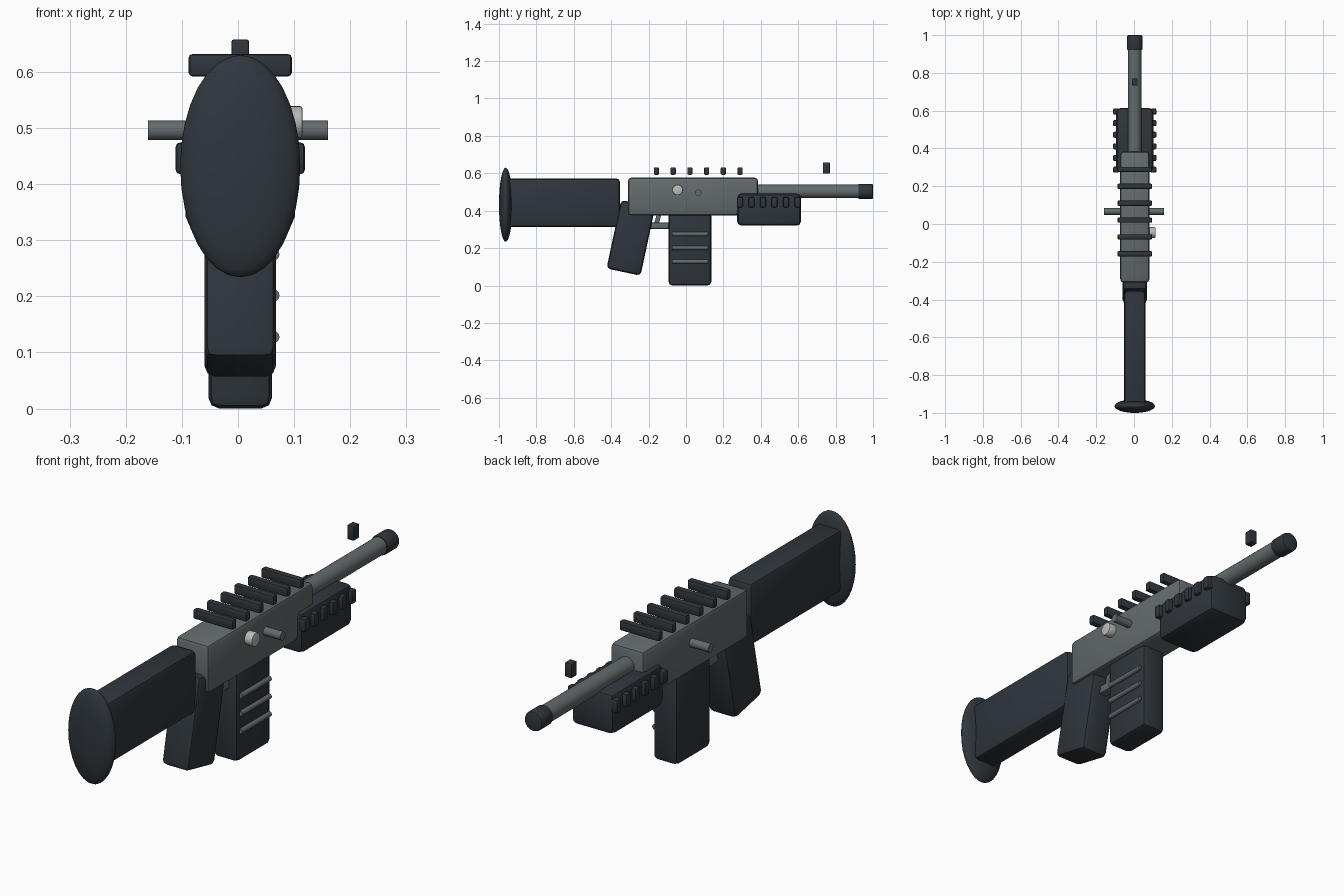
import bpy, math

if "Cube" in bpy.data.objects:
    bpy.data.objects.remove(bpy.data.objects["Cube"], do_unlink=True)

X0 = 0.004  # centre plane of the body


def material(name, rgb):
    m = bpy.data.materials.new(name)
    m.use_nodes = True
    m.diffuse_color = (*rgb, 1)
    m.node_tree.nodes["Principled BSDF"].inputs["Base Color"].default_value = (*rgb, 1)
    return m


DARK = material("dark slate", (0.028, 0.037, 0.046))
GREY = material("steel grey", (0.125, 0.147, 0.152))
LIGHT = material("light metal", (0.5, 0.5, 0.5))


def finish(name, mat, bevel=0.0, segments=2):
    ob = bpy.context.object
    ob.name = name
    ob.data.materials.append(mat)
    bpy.ops.object.transform_apply(location=False, rotation=True, scale=True)
    if bevel:
        mod = ob.modifiers.new("Bevel", "BEVEL")
        mod.width, mod.segments = bevel, segments
        mod.limit_method, mod.angle_limit = "ANGLE", math.radians(40)
        bpy.ops.object.modifier_apply(modifier="Bevel")
    bpy.ops.object.shade_smooth_by_angle(angle=math.radians(35))
    return ob


def box(name, half_x, y, z, mat, bevel=0.02, x=X0, tilt=0.0, segments=2):
    """Rounded box; y and z are (low, high) ranges."""
    bpy.ops.mesh.primitive_cube_add(
        size=1, location=(x, sum(y) / 2, sum(z) / 2), rotation=(math.radians(tilt), 0, 0))
    bpy.context.object.scale = (2 * half_x, y[1] - y[0], z[1] - z[0])
    return finish(name, mat, bevel, segments)


def rod(name, axis, centre, radius, length, mat, bevel=0.0, sides=24):
    rot = {"x": (0, math.pi / 2, 0), "y": (math.pi / 2, 0, 0)}[axis]
    bpy.ops.mesh.primitive_cylinder_add(
        vertices=sides, radius=radius, depth=length, location=centre, rotation=rot)
    return finish(name, mat, bevel)


# Stock and butt pad
box("stock", 0.057, (-0.97, -0.353), (0.312, 0.573), DARK)
bpy.ops.mesh.primitive_uv_sphere_add(segments=32, ring_count=16, radius=1, location=(X0, -0.964, 0.432))
bpy.context.object.scale = (0.107, 0.036, 0.198)
finish("butt_pad", DARK)

# Main body, barrel and muzzle
box("receiver", 0.077, (-0.31, 0.385), (0.374, 0.577), GREY, 0.018)
rod("barrel", "y", (X0, 0.65, 0.503), 0.036, 0.60, GREY)
rod("muzzle", "y", (X0, 0.96, 0.503), 0.041, 0.08, DARK, 0.008)

# Grip, trigger and guard
box("grip", 0.064, (-0.388, -0.202), (0.068, 0.442), DARK, 0.02, tilt=-12)
box("trigger_guard", 0.02, (-0.23, -0.08), (0.302, 0.338), GREY, 0.008)
box("trigger", 0.012, (-0.163, -0.139), (0.32, 0.39), GREY, 0.004, tilt=-15)

# Magazine with ribs on one side
box("magazine", 0.057, (-0.093, 0.135), (0.0, 0.42), DARK)
for i in range(3):
    rod(f"magazine_rib_{i + 1}", "y", (0.063, 0.021, 0.128 + 0.0735 * i), 0.011, 0.192, GREY, sides=12)

# Fore-end with side ridges
box("handguard", 0.098, (0.273, 0.615), (0.32, 0.492), DARK, 0.024)
for i in range(6):
    y = 0.288 + 0.0615 * i
    for side, label in ((1, "left"), (-1, "right")):
        box(f"handguard_ridge_{label}_{i + 1}", 0.015, (y - 0.016, y + 0.016), (0.418, 0.474),
            DARK, 0.007, x=X0 + side * 0.1)

# Top rail bars and front sight
for i in range(6):
    y = -0.158 + 0.0894 * i
    box(f"rail_bar_{i + 1}", 0.092, (y - 0.014, y + 0.014), (0.592, 0.632), DARK, 0.007)
box("front_sight", 0.0155, (0.732, 0.769), (0.598, 0.658), DARK, 0.004)

# Cross bar and side knob
rod("cross_bar", "x", (0, 0.066, 0.496), 0.0175, 0.32, GREY)
rod("side_knob", "x", (0.09, -0.045, 0.511), 0.028, 0.05, LIGHT, 0.004)
